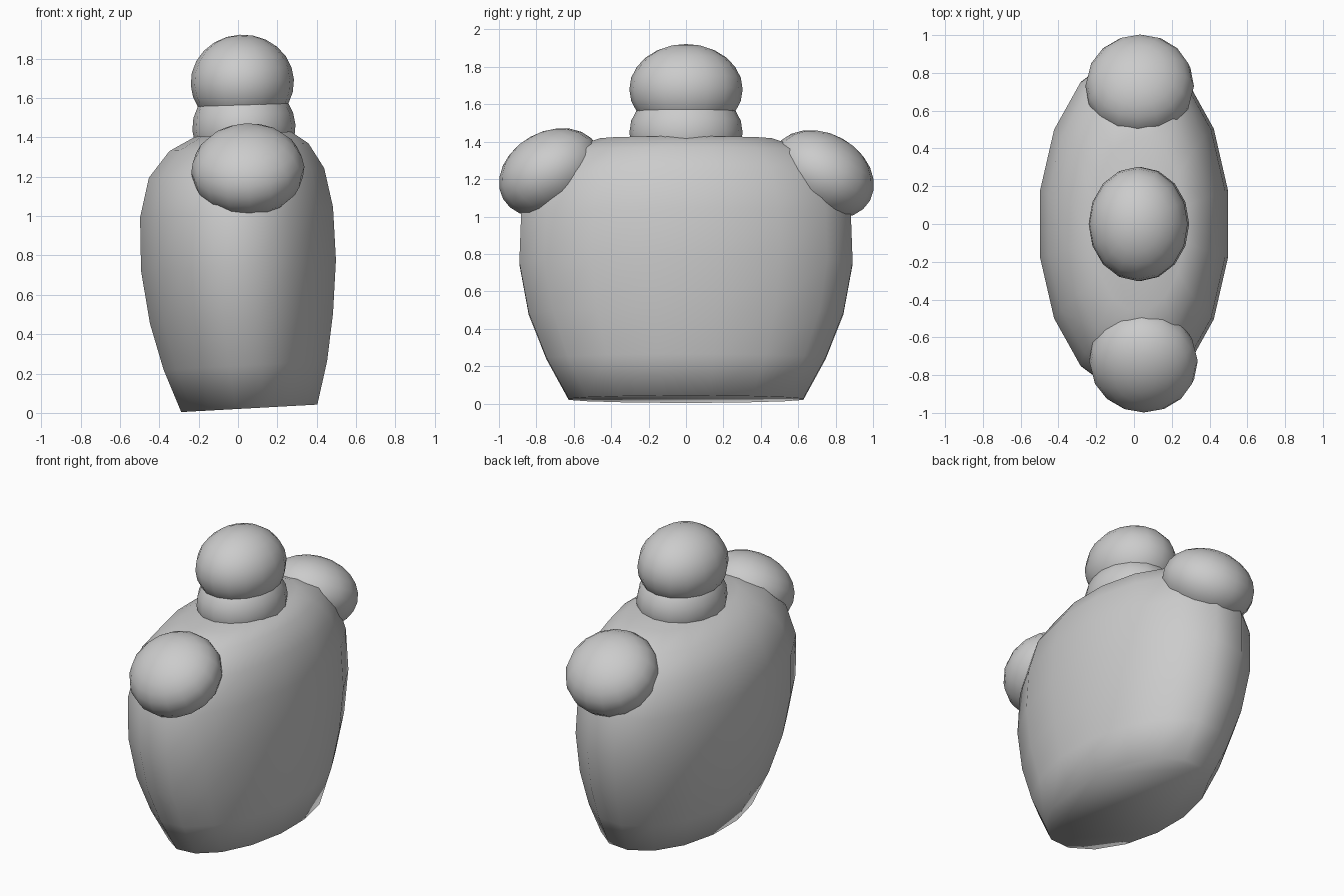
import bpy, bmesh, math
from mathutils import Matrix

cube = bpy.data.objects.get("Cube")
if cube:
    bpy.data.objects.remove(cube)

grey = bpy.data.materials.new("light grey")
grey.use_nodes = True
colour = (0.6, 0.6, 0.6, 1)
grey.diffuse_color = colour
grey.node_tree.nodes["Principled BSDF"].inputs["Base Color"].default_value = colour

SIDES = 16
LEAN = 0.055  # the whole figure leans slightly sideways


def finish(name, bm):
    bmesh.ops.recalc_face_normals(bm, faces=bm.faces)
    for f in bm.faces:
        f.smooth = True
    mesh = bpy.data.meshes.new(name)
    bm.to_mesh(mesh)
    bm.free()
    mesh.materials.append(grey)
    obj = bpy.data.objects.new(name, mesh)
    bpy.context.collection.objects.link(obj)
    return obj


def ball(name, centre, radii, tilt=0):
    bm = bmesh.new()
    bmesh.ops.create_uvsphere(bm, u_segments=SIDES, v_segments=12, radius=1.01)
    turn = Matrix.Rotation(-LEAN, 4, 'Y') @ Matrix.Rotation(math.radians(tilt), 4, 'X')
    bm.transform(Matrix.Translation(centre) @ turn @ Matrix.Diagonal((*radii, 1)))
    return finish(name, bm)


# Torso: elliptical rings of (height, right edge, left edge, half depth)
rings = [
    (0.02, -0.29, 0.405, 0.63), (0.24, -0.38, 0.455, 0.75),
    (0.48, -0.45, 0.485, 0.845), (0.75, -0.495, 0.5, 0.895),
    (1.02, -0.5, 0.485, 0.885), (1.22, -0.455, 0.44, 0.81),
    (1.35, -0.35, 0.36, 0.66), (1.415, -0.22, 0.27, 0.46),
]
bm = bmesh.new()
loops = []
for z, x0, x1, ry in rings:
    loop = []
    for i in range(SIDES):
        a = (i + 0.5) * math.tau / SIDES
        x = (x0 + x1) / 2 + (x1 - x0) / 2 * 1.015 * math.cos(a)
        loop.append(bm.verts.new((x, ry * 1.015 * math.sin(a), z + LEAN * x)))
    loops.append(loop)
for low, high in zip(loops, loops[1:]):
    for i in range(SIDES):
        j = (i + 1) % SIDES
        bm.faces.new((low[i], low[j], high[j], high[i]))
bm.faces.new(loops[0][::-1])
bm.faces.new(loops[-1])
finish("torso", bm)

# Neck and head
ball("neck", (0.03, 0, 1.45), (0.26, 0.3, 0.24))
ball("head", (0.022, 0, 1.68), (0.26, 0.3, 0.24))

# Shoulders, slanting down and outwards
ball("front_shoulder", (0.05, -0.725, 1.235), (0.285, 0.287, 0.217), 29)
ball("back_shoulder", (0.03, 0.73, 1.225), (0.285, 0.287, 0.217), -29)
